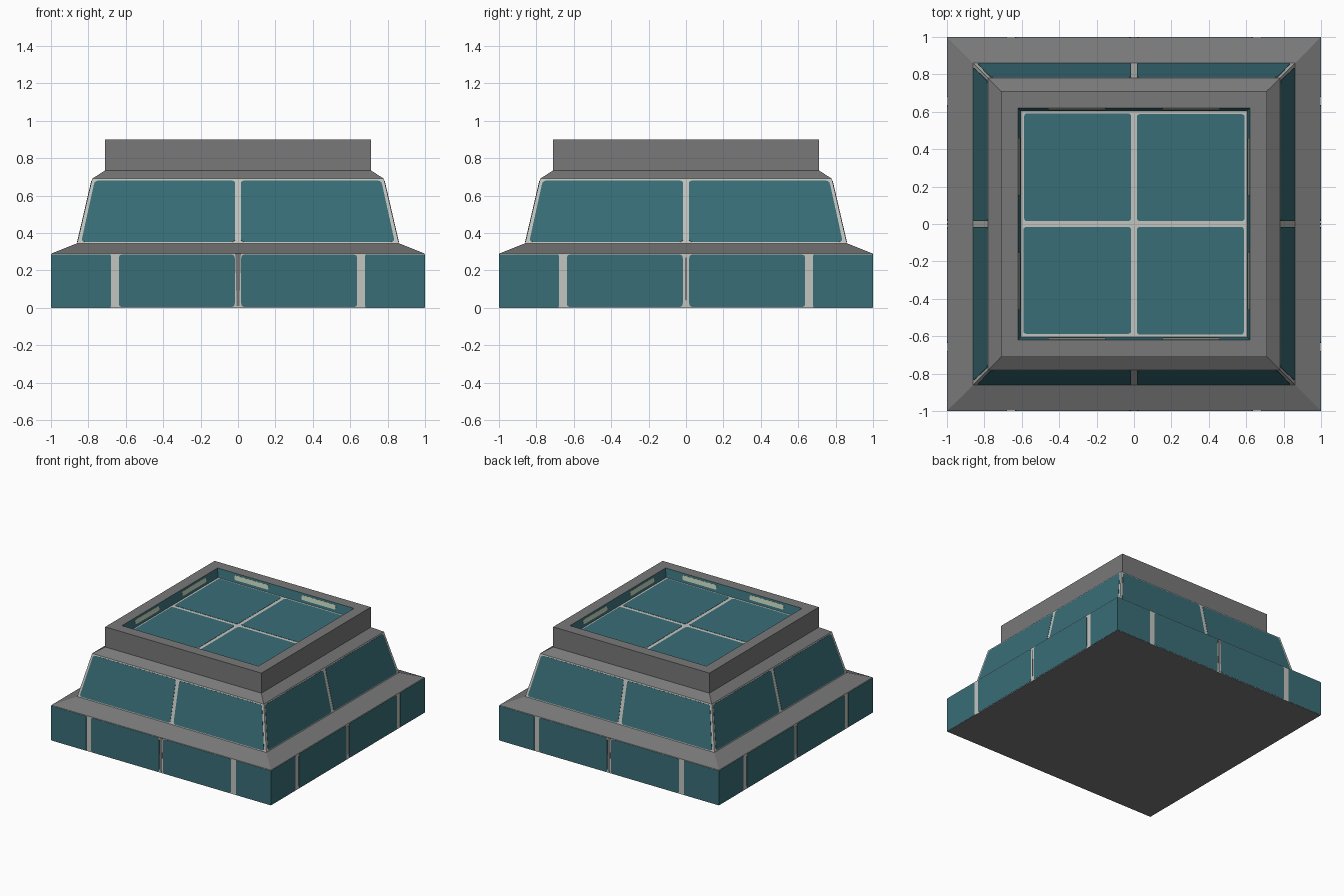
import bpy, bmesh, math
from mathutils import Vector, Matrix

cube = bpy.data.objects.get("Cube")
if cube:
    bpy.data.objects.remove(cube, do_unlink=True)


def material(name, rgb):
    m = bpy.data.materials.new(name)
    m.use_nodes = True
    m.diffuse_color = (*rgb, 1)
    bsdf = next(n for n in m.node_tree.nodes if n.type == 'BSDF_PRINCIPLED')
    bsdf.inputs["Base Color"].default_value = (*rgb, 1)
    bsdf.inputs["Roughness"].default_value = 0.8
    return m


GREY = material("stone_grey", (0.19, 0.19, 0.19))
TEAL = material("teal", (0.041, 0.155, 0.185))
PALE = material("pale_grout", (0.55, 0.55, 0.52))
MINT = material("pale_mint", (0.50, 0.58, 0.46))


def finish(bm, name, mats):
    bmesh.ops.recalc_face_normals(bm, faces=bm.faces[:])
    mesh = bpy.data.meshes.new(name)
    bm.to_mesh(mesh)
    bm.free()
    for m in mats:
        mesh.materials.append(m)
    ob = bpy.data.objects.new(name, mesh)
    bpy.context.collection.objects.link(ob)
    return ob


def rounded(corners, radius, steps=3):
    """Outline of a polygon with softened corners."""
    if radius == 0:
        return [Vector(c) for c in corners]
    out = []
    pts = [Vector(c) for c in corners]
    for i, p in enumerate(pts):
        a = p + (pts[i - 1] - p).normalized() * radius
        b = p + (pts[(i + 1) % len(pts)] - p).normalized() * radius
        for s in range(steps + 1):
            t = s / steps
            out.append(a * (1 - t) ** 2 + p * 2 * t * (1 - t) + b * t * t)
    return out


def plates(name, outlines, place, normal, mat, radius=0.02, turns=range(4), thick=0.004):
    """Thin plates centred on a surface, repeated round the four sides."""
    bm = bmesh.new()
    n = Vector(normal).normalized() * thick / 2
    for k in turns:
        turn = Matrix.Rotation(k * math.pi / 2, 3, 'Z')
        for outline in outlines:
            flat = [Vector(place(*p)) for p in rounded(outline, radius)]
            back = [bm.verts.new(turn @ (p - n)) for p in flat]
            front = [bm.verts.new(turn @ (p + n)) for p in flat]
            bm.faces.new(front)
            bm.faces.new(back[::-1])
            for i in range(len(flat)):
                j = (i + 1) % len(flat)
                bm.faces.new((back[i], back[j], front[j], front[i]))
    return finish(bm, name, [mat])


def box(u0, u1, v0, v1):
    return [(u0, v0), (u1, v0), (u1, v1), (u0, v1)]


def mirrored(outline):
    return [outline, [(-u, v) for u, v in reversed(outline)]]


# Stepped square body: half width, height, colour of the band above
profile = [
    (0.998, 0.0, 2), (0.998, 0.29, 0), (0.86, 0.345, 2), (0.78, 0.69, 0),
    (0.71, 0.735, 0), (0.71, 0.9, 0), (0.62, 0.9, 1), (0.605, 0.83, 2),
]
bm = bmesh.new()
rings = [[bm.verts.new((sx * r, sy * r, z)) for sx, sy in ((-1, -1), (1, -1), (1, 1), (-1, 1))]
         for r, z, _ in profile]
for (_, _, colour), low, high in zip(profile, rings, rings[1:]):
    for i in range(4):
        j = (i + 1) % 4
        bm.faces.new((low[i], low[j], high[j], high[i])).material_index = colour
bm.faces.new(rings[0][::-1]).material_index = 0
bm.faces.new(rings[-1]).material_index = 2
finish(bm, "stepped_body", [GREY, TEAL, PALE])


# Base tiles and joints
def on_base(u, z):
    return (u, -0.998, z)


out = (0, -1, 0)
plates("base_long_tiles", mirrored(box(0.017, 0.637, 0.004, 0.285)), on_base, out, TEAL)
plates("base_corner_tiles", mirrored(box(0.68, 1.0, 0.002, 0.285)), on_base, out, TEAL, 0.006)
wedge = [(-0.007, 0.01), (0.007, 0.01), (0.015, 0.29), (-0.015, 0.29)]
plates("base_centre_wedges", [wedge], on_base, out, GREY, 0, (0, 2))
sliver = [(-0.004, 0.04), (0.004, 0.04), (0.006, 0.27), (-0.006, 0.27)]
plates("base_side_slivers", [sliver], on_base, out, GREY, 0, (1, 3))


# Sloping tiles of the middle tier
def on_slope(u, z):
    return (u, -0.86 + (z - 0.345) * 0.08 / 0.345, z)


slope_tile = [(0.015, 0.352), (0.838, 0.352), (0.766, 0.68), (0.015, 0.68)]
plates("sloping_tiles", mirrored(slope_tile), on_slope, (0, -0.345, 0.08), TEAL)

# Four floor tiles inside the rim
plates("floor_tiles", [box(0.015, 0.592, 0.015, 0.588)],
       lambda u, v: (u, v, 0.83), (0, 0, 1), TEAL)

# Pale inlays on the inner rim walls
plates("rim_inlays", mirrored(box(0.15, 0.46, 0.85, 0.885)),
       lambda u, z: (u, 0.605 + (z - 0.83) * 0.015 / 0.07, z),
       (0, -0.07, 0.015), MINT, 0.012)
